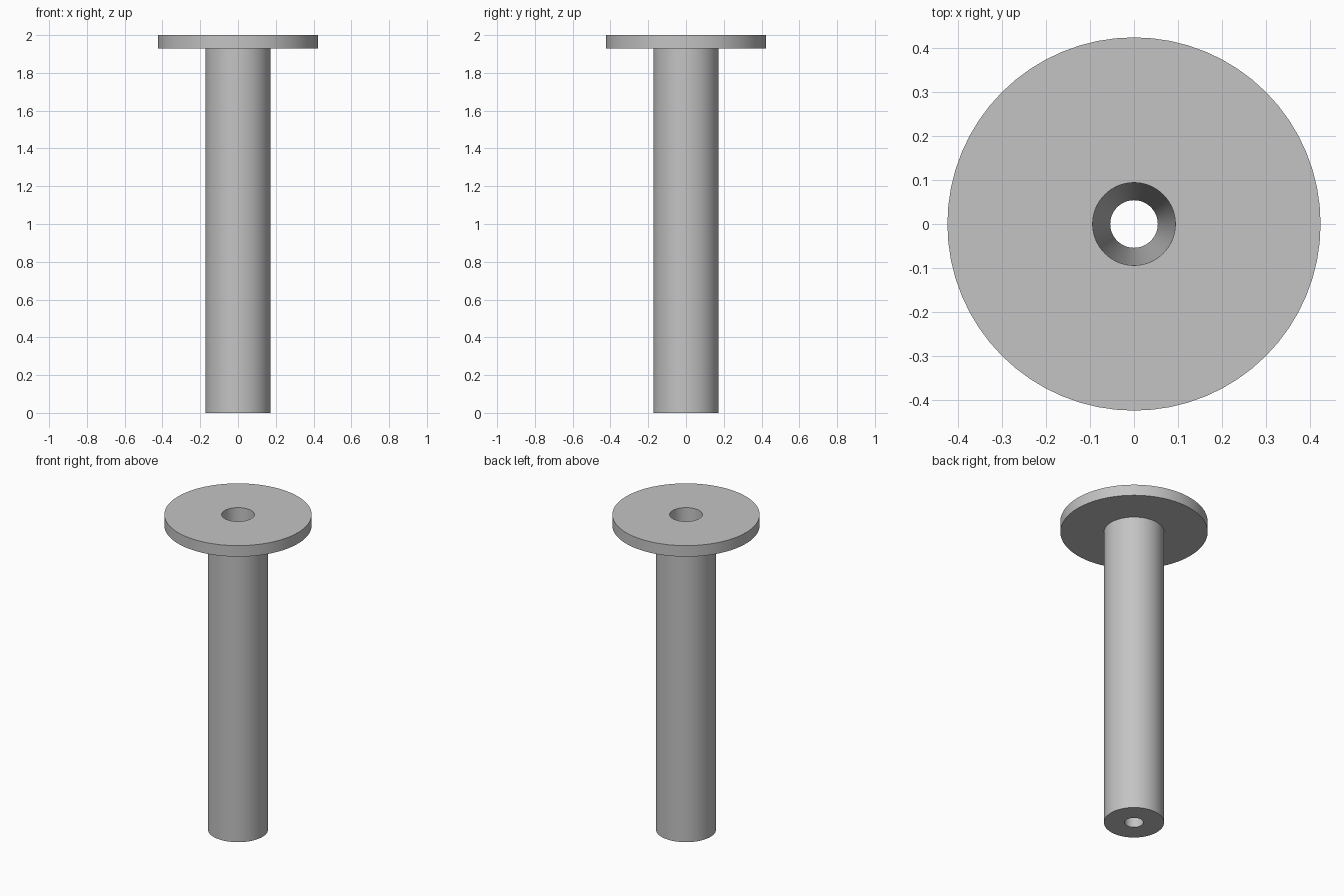
import bpy
import bmesh
import math

SEGMENTS = 64

default = bpy.data.objects.get("Cube")
if default:
    bpy.data.objects.remove(default, do_unlink=True)

# Single steel grey for the whole part
steel = bpy.data.materials.new("steel_grey")
steel.use_nodes = True
grey = (0.55, 0.55, 0.55, 1.0)
steel.diffuse_color = grey
steel.node_tree.nodes["Principled BSDF"].inputs["Base Color"].default_value = grey


def lathe(name, profile):
    """Revolve a closed (radius, height) profile around the z axis."""
    bm = bmesh.new()
    verts = [bm.verts.new((r, 0, z)) for r, z in profile]
    edges = [bm.edges.new((v, verts[(i + 1) % len(verts)]))
             for i, v in enumerate(verts)]
    bmesh.ops.spin(bm, geom=verts + edges, cent=(0, 0, 0), axis=(0, 0, 1),
                   angle=math.tau, steps=SEGMENTS, use_duplicate=False)
    bmesh.ops.remove_doubles(bm, verts=bm.verts[:], dist=0.0001)
    bmesh.ops.recalc_face_normals(bm, faces=bm.faces[:])
    mesh = bpy.data.meshes.new(name)
    bm.to_mesh(mesh)
    bm.free()
    mesh.materials.append(steel)
    obj = bpy.data.objects.new(name, mesh)
    bpy.context.collection.objects.link(obj)
    bpy.ops.object.select_all(action="DESELECT")
    obj.select_set(True)
    bpy.context.view_layer.objects.active = obj
    bpy.ops.object.shade_smooth_by_angle(angle=math.radians(30))
    return obj


# Flanged stem with a bore that tapers from the top down to the foot
flange_radius, flange_bottom, top = 0.424, 1.93, 2.0
stem_radius = 0.173
bore_top, bore_foot = 0.094, 0.054
lathe("flanged_bushing", [
    (bore_foot, 0),
    (stem_radius, 0),
    (stem_radius, flange_bottom),
    (flange_radius, flange_bottom),
    (flange_radius, top),
    (bore_top, top),
])
